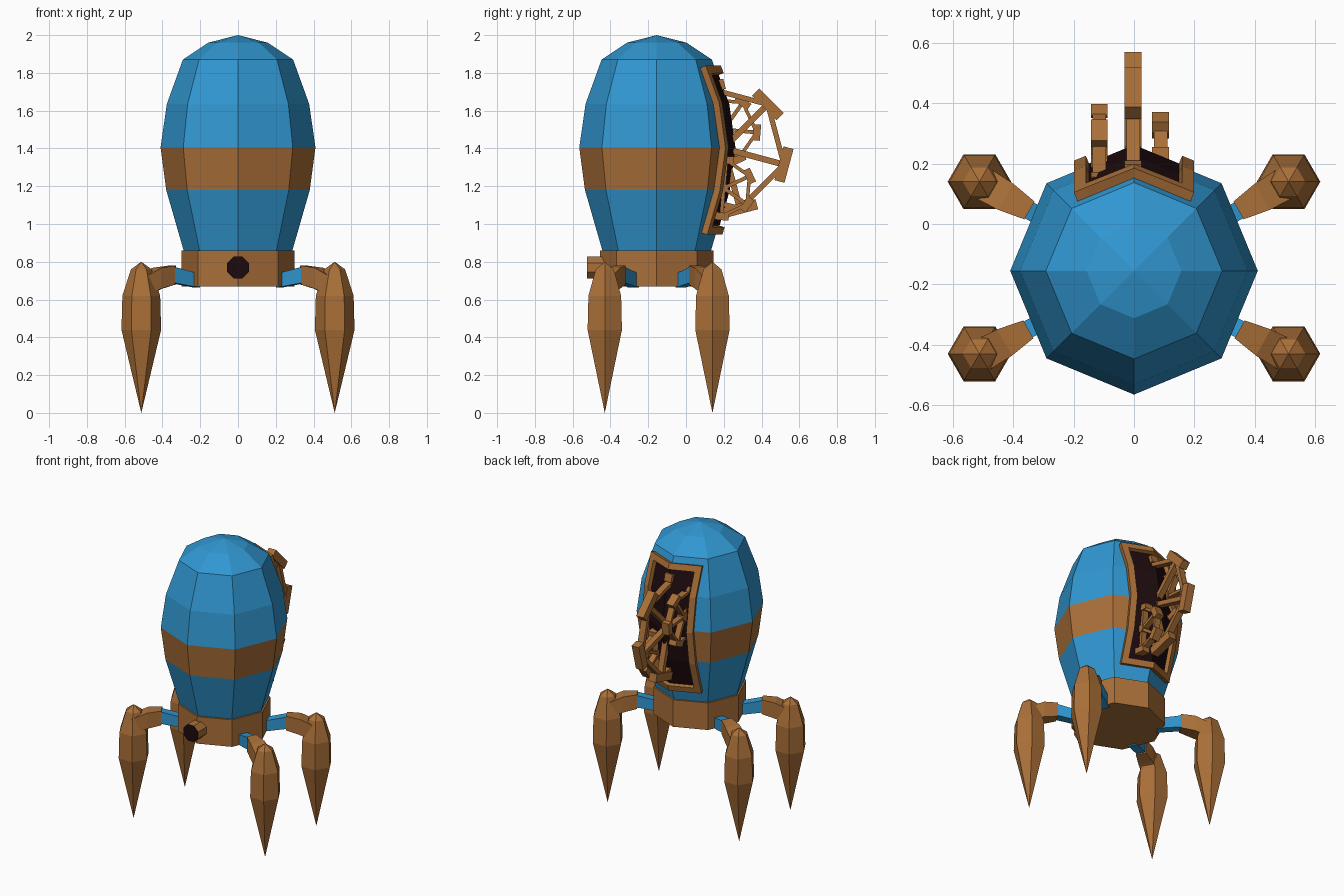
import bpy, bmesh, math
from mathutils import Vector, Matrix

if "Cube" in bpy.data.objects:
    bpy.data.objects.remove(bpy.data.objects["Cube"])

def mat(name, c):
    m = bpy.data.materials.new(name)
    m.diffuse_color = (*c, 1)
    m.use_nodes = True
    m.node_tree.nodes["Principled BSDF"].inputs["Base Color"].default_value = m.diffuse_color
    return m

BLUE = mat("blue paint", (0.03, 0.31, 0.64))
BROWN = mat("bronze", (0.40, 0.16, 0.04))
DARK = mat("dark opening", (0.012, 0.003, 0.004))
CY = -0.155  # body axis

def finish(name, bm, mats):
    bmesh.ops.remove_doubles(bm, verts=bm.verts, dist=1e-5)
    bmesh.ops.recalc_face_normals(bm, faces=bm.faces)
    me = bpy.data.meshes.new(name)
    bm.to_mesh(me)
    bm.free()
    for m in mats:
        me.materials.append(m)
    ob = bpy.data.objects.new(name, me)
    bpy.context.collection.objects.link(ob)
    return ob

def skin(bm, rings):
    """Join rings of points and close both ends."""
    vs = [[bm.verts.new(p) for p in r] for r in rings]
    n = len(vs[0])
    for a, b in zip(vs, vs[1:]):
        for i in range(n):
            j = (i + 1) % n
            bm.faces.new((a[i], a[j], b[j], b[i]))
    bm.faces.new(vs[0][::-1])
    bm.faces.new(vs[-1])

def lathe(bm, profile, n, x, y):
    skin(bm, [[(x + max(r, 1e-4) * math.cos(2 * math.pi * i / n),
                y + max(r, 1e-4) * math.sin(2 * math.pi * i / n), z)
               for i in range(n)] for r, z in profile])

# Octagonal body with a bronze band
PROFILE = [(0.285, 0.85), (0.38, 1.18), (0.41, 1.405), (0.377, 1.635), (0.292, 1.87), (0.157, 1.96), (0, 2.0)]
bm = bmesh.new()
lathe(bm, PROFILE, 8, 0, CY)
for f in bm.faces:
    f.material_index = int(1.2 < f.calc_center_median().z < 1.4)
finish("body", bm, [BLUE, BROWN])

# Base collar
bm = bmesh.new()
lathe(bm, [(0.3, 0.67), (0.3, 0.86)], 8, 0, CY)
finish("base", bm, [BROWN])

# Front nozzle with dark mouth
bm = bmesh.new()
skin(bm, [[(0.062 * math.cos(math.pi * (i + .5) / 4), y, 0.77 + 0.062 * math.sin(math.pi * (i + .5) / 4))
           for i in range(8)] for y in (-0.40, -0.525)])
for f in bm.faces:
    f.material_index = int(f.calc_center_median().y < -0.52)
finish("front_nozzle", bm, [BROWN, DARK])

# Four legs: blue joint, bronze arm, pointed foot
def limb(name, sections, ang, material):
    d = Vector((math.cos(ang), math.sin(ang), 0))
    s = Vector((-d.y, d.x, 0))
    bm = bmesh.new()
    skin(bm, [[Vector((0, CY, z)) + d * r + s * w * a + Vector((0, 0, h * b))
               for a, b in ((-1, -1), (1, -1), (1, 1), (-1, 1))] for r, z, w, h in sections])
    finish(name, bm, [material])

for tag, deg in (("back_right", 30), ("back_left", 150), ("front_left", 209), ("front_right", 331)):
    a = math.radians(deg)
    limb(tag + "_joint", [(0.25, 0.70, 0.03, 0.037), (0.41, 0.732, 0.03, 0.042)], a, BLUE)
    limb(tag + "_arm", [(0.40, 0.73, 0.034, 0.05), (0.49, 0.713, 0.05, 0.055), (0.59, 0.67, 0.055, 0.05)], a, BROWN)
    bm = bmesh.new()
    lathe(bm, [(0, 0.0), (0.105, 0.44), (0.1, 0.62), (0.055, 0.76), (0, 0.8)], 6,
          math.copysign(0.512, math.cos(a)), 0.14 if deg < 180 else -0.43)
    finish(tag + "_foot", bm, [BROWN])

# Back opening: grid that follows the body; border is the frame, inside is the dark panel
def body_y(x, z):
    for (r0, z0), (r1, z1) in zip(PROFILE, PROFILE[1:]):
        if z0 <= z <= z1:
            return CY + r0 + (r1 - r0) * (z - z0) / (z1 - z0) - abs(x) * math.tan(math.pi / 8)

XS = [-0.19, -0.15, 0, 0.15, 0.19]
ZS = [0.95, 0.99, 1.18, 1.405, 1.635, 1.79, 1.83]

def back_sheet(name, border, off, thick, material):
    bm = bmesh.new()
    for i in range(len(XS) - 1):
        for j in range(len(ZS) - 1):
            edge = i in (0, len(XS) - 2) or j in (0, len(ZS) - 2)
            if edge == border:
                bm.faces.new([bm.verts.new((x, body_y(x, z) + off, z)) for x, z in
                              ((XS[i], ZS[j]), (XS[i + 1], ZS[j]), (XS[i + 1], ZS[j + 1]), (XS[i], ZS[j + 1]))])
    ob = finish(name, bm, [material])
    m = ob.modifiers.new("thickness", "SOLIDIFY")
    m.thickness, m.offset = thick, 0

back_sheet("opening_frame", True, 0.01, 0.05, BROWN)
back_sheet("opening_panel", False, 0.003, 0.008, DARK)

# Gears: hexagonal rim with a tooth at each corner, spokes and hub
def bar(bm, p, q, w, x, depth):
    p, q = Vector((x, *p)), Vector((x, *q))
    t = q - p
    m = Matrix.Translation((p + q) / 2) @ Matrix.Rotation(math.atan2(t.z, t.y), 4, 'X') \
        @ Matrix.Diagonal((depth, t.length, w, 1))
    bmesh.ops.create_cube(bm, size=1, matrix=m)

def gear(name, x, y, z, R, deg, tooth, thick, rim, spoke):
    bm = bmesh.new()
    def pt(a, r, s=0):
        return (y + r * math.cos(a) - s * math.sin(a), z + r * math.sin(a) + s * math.cos(a))
    for i in range(6):
        a = math.radians(deg + 60 * i)
        bar(bm, pt(a, R), pt(a + math.pi / 3, R), rim, x, 0.045)
        bar(bm, pt(a, R, -tooth / 2), pt(a, R, tooth / 2), thick, x, 0.056)
        bar(bm, pt(a, 0.02), pt(a, R), spoke, x, 0.04)
    c = [[(x + dx, *pt(math.radians(deg + 60 * i), R * 0.18)) for i in range(6)] for dx in (-0.027, 0.027)]
    skin(bm, c)
    finish(name, bm, [BROWN])

gear("large_gear", -0.003, 0.20, 1.40, 0.33, -15, 0.185, 0.055, 0.027, 0.032)
gear("upper_gear", -0.115, 0.20, 1.50, 0.175, -5, 0.085, 0.04, 0.018, 0.02)
gear("lower_gear", 0.088, 0.20, 1.19, 0.15, 25, 0.08, 0.04, 0.018, 0.02)
